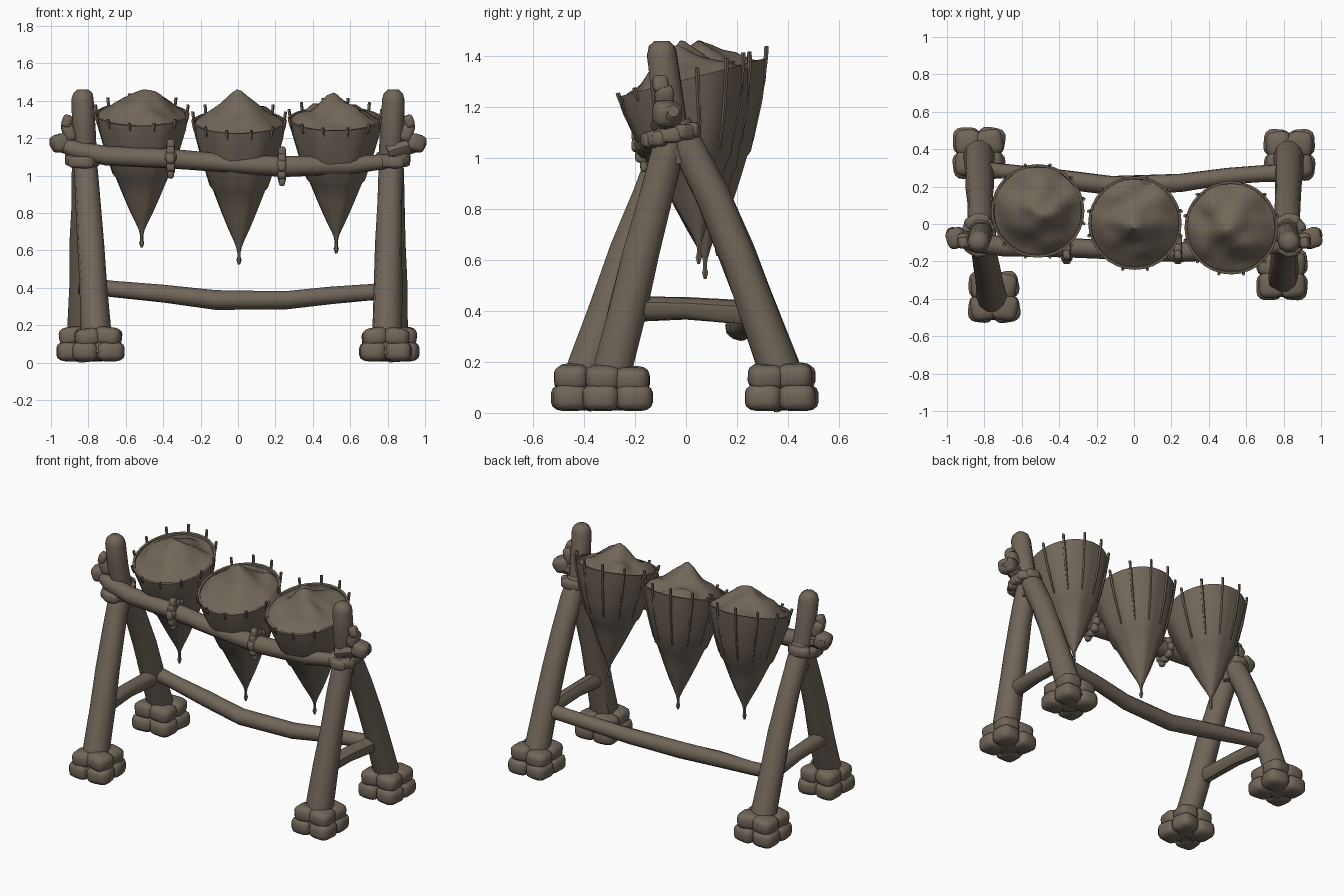
import bpy, bmesh, math, random
from mathutils import Vector, Matrix, noise

if "Cube" in bpy.data.objects:
    bpy.data.objects.remove(bpy.data.objects["Cube"])

random.seed(4)
wood = bpy.data.materials.new("weathered brown")
wood.diffuse_color = (0.165, 0.133, 0.100, 1)
wood.use_nodes = True
wood.node_tree.nodes["Principled BSDF"].inputs["Base Color"].default_value = wood.diffuse_color


def finish(bm, name, angle=40):
    bmesh.ops.recalc_face_normals(bm, faces=bm.faces)
    me = bpy.data.meshes.new(name)
    bm.to_mesh(me)
    bm.free()
    ob = bpy.data.objects.new(name, me)
    bpy.context.collection.objects.link(ob)
    me.materials.append(wood)
    bpy.ops.object.select_all(action='DESELECT')
    ob.select_set(True)
    bpy.context.view_layer.objects.active = ob
    bpy.ops.object.shade_smooth_by_angle(angle=math.radians(angle))
    return ob


def skin(bm, rings):
    """Bridge a list of equal point rings and close the ends."""
    vs = [[bm.verts.new(p) for p in r] for r in rings]
    n = len(vs[0])
    for a, b in zip(vs, vs[1:]):
        for i in range(n):
            bm.faces.new((a[i], a[(i + 1) % n], b[(i + 1) % n], b[i]))
    bm.faces.new(vs[0][::-1])
    bm.faces.new(vs[-1])


def add_tube(bm, pts, radii, sides=10, rough=0.0):
    pts = [Vector(p) for p in pts]
    up = Vector((0.31, 0.17, 0.93))
    if abs((pts[-1] - pts[0]).normalized().dot(up)) > 0.8:
        up = Vector((0, -1, 0.1))
    rings = []
    for i, p in enumerate(pts):
        d = (pts[min(i + 1, len(pts) - 1)] - pts[max(i - 1, 0)]).normalized()
        u = d.cross(up).normalized()
        v = d.cross(u)
        rings.append([p + (u * math.cos(a) + v * math.sin(a)) * radii[i] * (1 + random.uniform(-rough, rough))
                      for a in (2 * math.pi * k / sides for k in range(sides))])
    skin(bm, rings)


def tube(name, pts, radii, sides=10, rough=0.06):
    bm = bmesh.new()
    add_tube(bm, pts, radii, sides, rough)
    return finish(bm, name, 50)


def add_lump(bm, loc, size, rot=0.0, tilt=0.0):
    """Rounded block: a generously bevelled cube."""
    m = (Matrix.Translation(loc) @ Matrix.Rotation(rot, 4, 'Z') @ Matrix.Rotation(tilt, 4, 'Y')
         @ Matrix.Diagonal((*size, 1)))
    t = bmesh.new()
    bmesh.ops.create_cube(t, size=1)
    bmesh.ops.bevel(t, geom=t.edges[:], offset=0.32, segments=3, affect='EDGES', profile=0.5)
    bmesh.ops.transform(t, matrix=m, verts=t.verts)
    tmp = bpy.data.meshes.new("tmp")
    t.to_mesh(tmp)
    t.free()
    bm.from_mesh(tmp)
    bpy.data.meshes.remove(tmp)


# A-frame legs, slightly bowed, each in a stone foot
feet = {"front_left": (-0.75, -0.39), "back_left": (-0.83, 0.38),
        "front_right": (0.79, -0.27), "back_right": (0.83, 0.37)}
for key, (fx, fy) in feet.items():
    s, out = (-1 if fx < 0 else 1), (1 if fy > 0 else -1)
    foot, top = Vector((fx, fy + out * 0.05, 0.03)), Vector((s * 0.82, -0.04, 1.13))
    pts = [foot.lerp(top, t) for t in (0, 0.15, 0.35, 0.55, 0.75, 0.9, 1)]
    for p, k in zip(pts, (0, 0.2, .6, 1, 1, .5, 0)):
        p.y += (0.03 if fy > 0 else -0.008) * k
    tube("leg_" + key, pts, (0.078, 0.08, 0.076, 0.073, 0.068, 0.066, 0.06))

    # Foot wrapped in rounded stones, lower and upper layer
    bm = bmesh.new()
    for ix in (-1, 1):
        for iy in (-1, 1):
            r = random.uniform(-0.2, 0.2)
            w = random.uniform(0.135, 0.15)
            add_lump(bm, (fx + ix * 0.066, fy + iy * 0.064, 0.06), (w, 0.145, 0.105), r)
            add_lump(bm, (fx + ix * 0.055, fy + iy * 0.056, 0.135 + random.uniform(-.005, .01)),
                     (w - 0.005, 0.138, 0.1), -r, ix * 0.12)
    add_lump(bm, (fx, fy, 0.07), (0.16, 0.16, 0.12), 0.5)
    finish(bm, "foot_stones_" + key)

for s, side in ((-1, "left"), (1, "right")):
    # Post top
    tube("post_" + side, [(s * 0.81, -0.03, 0.98), (s * 0.815, -0.05, 1.1), (s * 0.825, -0.075, 1.25),
                          (s * 0.83, -0.095, 1.41), (s * 0.83, -0.095, 1.44), (s * 0.83, -0.095, 1.46)],
         (0.055, 0.062, 0.063, 0.06, 0.052, 0.03), rough=0.04)
    # Brace between the legs
    ly = -0.27 if s < 0 else -0.2
    tube("side_brace_" + side, [(s * 0.79, ly, 0.41), (s * 0.8, 0, 0.41), (s * 0.81, 0.28, 0.39)],
         (0.052, 0.045, 0.05), 8)
    # Rope collar where the rail meets the post
    bm = bmesh.new()
    for k in range(9):
        a = 2 * math.pi * k / 9
        add_lump(bm, (s * 0.83 + 0.06 * math.cos(a), -0.06 + 0.085 * math.sin(a), 1.09 + 0.02 * math.sin(a)),
                 (0.065, 0.095, 0.062), a)
    finish(bm, "rope_collar_" + side)
    # Knots outside the post
    bm = bmesh.new()
    add_lump(bm, (s * 0.95, -0.075, 1.175), (0.1, 0.11, 0.095), 0.3, s * 0.3)
    add_lump(bm, (s * 0.905, -0.085, 1.235), (0.065, 0.075, 0.11), 0.1, s * 0.35)
    add_lump(bm, (s * 0.915, -0.1, 1.29), (0.05, 0.06, 0.07), 0.2, s * -0.3)
    add_tube(bm, [(s * 0.8, -0.09, 1.12), (s * 0.9, -0.08, 1.155), (s * 0.98, -0.055, 1.18), (s * 1.0, -0.05, 1.185)],
             (0.05, 0.045, 0.042, 0.025), 8, 0.05)
    finish(bm, "knot_" + side)

# Front rail and rear stretcher
tube("front_rail", [(-0.97, -0.07, 1.18), (-0.86, -0.1, 1.135), (-0.7, -0.12, 1.105), (-0.36, -0.125, 1.09),
                    (0, -0.145, 1.06), (0.24, -0.15, 1.05), (0.6, -0.135, 1.055), (0.9, -0.1, 1.085)],
     (0.04, 0.05, 0.055, 0.052, 0.05, 0.055, 0.05, 0.035))
tube("rear_stretcher", [(-0.8, 0.29, 0.41), (-0.68, 0.28, 0.395), (-0.4, 0.24, 0.37), (-0.12, 0.205, 0.335),
                        (0.25, 0.22, 0.335), (0.5, 0.255, 0.36), (0.7, 0.27, 0.375), (0.84, 0.275, 0.385)],
     (0.045, 0.042, 0.05, 0.052, 0.05, 0.046, 0.045, 0.05))

# Rope ties around the rail
for name, x, z in (("left", -0.36, 1.09), ("right", 0.235, 1.05)):
    bm = bmesh.new()
    for k in range(8):
        a = 2 * math.pi * k / 8
        add_lump(bm, (x, -0.135 + 0.052 * math.cos(a), z + 0.058 * math.sin(a)), (0.045, 0.055, 0.055))
    add_lump(bm, (x, -0.165, z + 0.075), (0.04, 0.05, 0.06), 0.2)
    add_lump(bm, (x, -0.18, z + 0.01), (0.06, 0.05, 0.05), 0.3)
    add_lump(bm, (x, -0.16, z - 0.07), (0.035, 0.04, 0.07), 0.1)
    finish(bm, "rope_tie_" + name)

# Hanging cones: (height fraction, radius)
PROFILE = ((0, 0.012), (0.06, 0.028), (0.17, 0.062), (0.3, 0.098), (0.46, 0.14),
           (0.49, 0.157), (0.7, 0.202), (0.88, 0.236), (1, 0.25))
TILT = 0.26


def cone_point(rim, tip, t, r, a):
    """Point on a cone whose rings tilt more and more toward the rim."""
    p = tip.lerp(rim, t)
    return p + Vector((r * math.cos(a), r * math.sin(a), r * math.sin(a) * TILT * t))


def radius_at(t):
    for (t0, r0), (t1, r1) in zip(PROFILE, PROFILE[1:]):
        if t <= t1:
            return r0 + (r1 - r0) * (t - t0) / (t1 - t0)
    return PROFILE[-1][1] + (t - 1) * 0.1


cones = (("left", (-0.515, 0.07, 1.33), (-0.515, 0.125, 0.70)),
         ("middle", (0.005, 0.005, 1.29), (0.005, 0.075, 0.61)),
         ("right", (0.52, -0.02, 1.305), (0.525, 0.05, 0.67)))
N = 32
for idx, (name, rim, tip) in enumerate(cones):
    rim, tip = Vector(rim), Vector(tip)
    # Ribbed hide body with an inner lip
    bm = bmesh.new()
    rings = []
    for t, r in PROFILE + ((1.0, 0.236), (0.93, 0.228)):
        amp = 0.02 if 0.05 < t < 0.95 else 0.0
        rings.append([cone_point(rim, tip, t, r * (1 + amp * (1 if (k // 2) % 2 else -1)),
                                 2 * math.pi * k / N) for k in range(N)])
    skin(bm, rings)
    finish(bm, "cone_" + name, 25)

    # Lumpy heap, sunk a little below the rim
    bm = bmesh.new()
    rings = []
    for f in (0.955, 0.9, 0.8, 0.68, 0.55, 0.42, 0.3, 0.18, 0.05):
        ring = []
        for k in range(N):
            a = 2 * math.pi * k / N
            p = cone_point(rim, tip, 1, 0.25 * f, a)
            n = noise.noise(p * 9 + Vector((idx * 7, 0, 0)))
            p.z += 0.17 * (1 - f) ** 1.1 - 0.018 + 0.055 * n * min(1, (1 - f) * 4)
            p.y -= 0.02 * (1 - f)
            ring.append(p)
        rings.append(ring)
    skin(bm, rings)
    finish(bm, "heap_" + name, 50)

    # Sticks sewn along the body, long ones at the back
    bm = bmesh.new()
    for k in range(12):
        a = 2 * math.pi * (k + 0.5) / 12
        low = 0.55 if math.sin(a) > 0.2 else 0.94
        high = 1.045 + 0.02 * math.sin(a)
        add_tube(bm, [cone_point(rim, tip, t, radius_at(t) + 0.002, a)
                      for t in (low, (low + 1) / 2, 1.0, high)], (0.005, 0.008, 0.009, 0.009), 5)
    finish(bm, "sticks_" + name)

    # Drip cord below the tip
    tube("drip_" + name, [tip + Vector((0, 0, z)) for z in (0.03, -0.02, -0.045, -0.06, -0.085)],
         (0.02, 0.009, 0.009, 0.014, 0.006), 6, 0)
